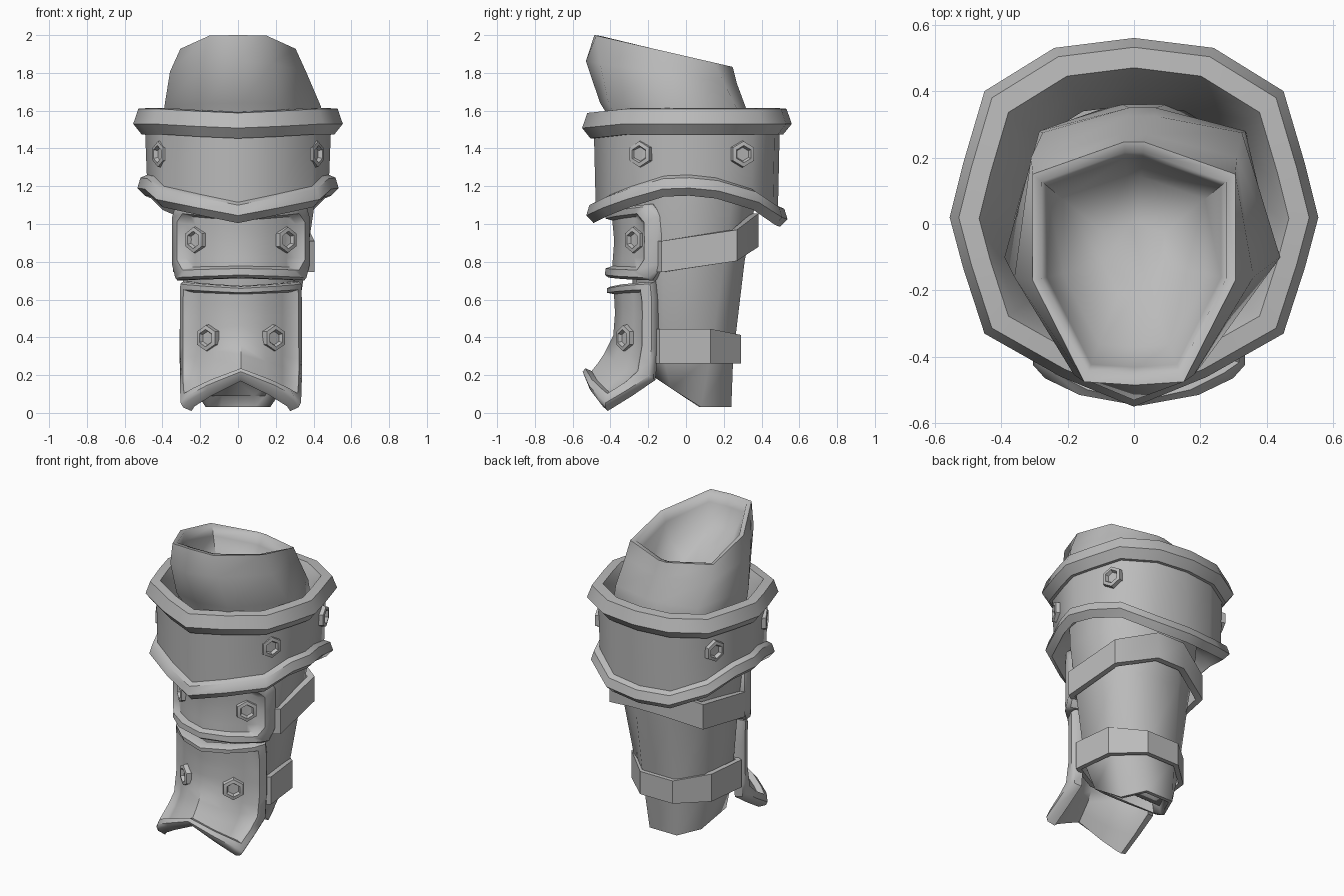
import bpy, bmesh, math
from mathutils import Vector

cube = bpy.data.objects.get("Cube")
if cube:
    bpy.data.objects.remove(cube, do_unlink=True)

metal = bpy.data.materials.new("grey metal")
metal.use_nodes = True
GREY = (0.5, 0.5, 0.5, 1)
metal.diffuse_color = GREY
metal.node_tree.nodes["Principled BSDF"].inputs["Base Color"].default_value = GREY


def finish(name, bm, angle=40):
    """Turn a bmesh into a shaded object."""
    bmesh.ops.remove_doubles(bm, verts=bm.verts, dist=0.0005)
    bmesh.ops.recalc_face_normals(bm, faces=bm.faces)
    me = bpy.data.meshes.new(name)
    bm.to_mesh(me)
    bm.free()
    me.materials.append(metal)
    me.shade_smooth()
    me.set_sharp_from_angle(angle=math.radians(angle))
    ob = bpy.data.objects.new(name, me)
    bpy.context.collection.objects.link(ob)
    return ob


def bridge(bm, a, b):
    for i in range(len(a)):
        j = (i + 1) % len(a)
        bm.faces.new((a[i], a[j], b[j], b[i]))


def loft(name, rings, cyclic=False, caps=(False, False), angle=40):
    """Skin a list of equal point loops."""
    bm = bmesh.new()
    loops = [[bm.verts.new(p) for p in ring] for ring in rings]
    for a, b in zip(loops, loops[1:]):
        bridge(bm, a, b)
    if cyclic:
        bridge(bm, loops[-1], loops[0])
    for flag, loop in zip(caps, (loops[0], loops[-1])):
        if flag:
            bm.faces.new(loop)
    return finish(name, bm, angle)


def mirror(half):
    """Complete a half outline running from the front to the back."""
    return list(half) + [(-p[0],) + tuple(p[1:]) for p in reversed(half) if p[0] > 0]


def ring(half, height, shift=0.0, scale=1.0, centre=-0.1):
    """Outline in the plane, with its height given as a function of y."""
    return [Vector((x * scale + shift, centre + (y - centre) * scale, height(y)))
            for x, y in mirror(half)]


def level(z, tilt=0.0, mid=0.0):
    return lambda y: z + tilt * (y - mid)


# Leg sleeve: slanted hem, tapered leg, undercut bulge and a lipped mouth with a bowl
hem = [(0, -.18), (.1, -.17), (.24, -.08), (.17, .08), (.1, .24)]
ankle = [(0, -.26), (.12, -.24), (.27, -.12), (.25, .13), (.12, .25)]
calf = [(0, -.29), (.14, -.27), (.33, -.12), (.29, .2), (.12, .31)]
knee = [(0, -.32), (.15, -.3), (.37, -.12), (.32, .24), (.08, .365)]
waist = [(0, -.38), (.16, -.34), (.4, -.1), (.31, .28), (.04, .35)]
thigh = [(0, -.455), (.19, -.41), (.415, -.1), (.3, .275), (.04, .325)]
bulge = [(0, -.53), (.18, -.455), (.36, -.16), (.31, .2), (.04, .27)]
mouth = [(0, -.485), (.15, -.475), (.305, -.17), (.305, .15), (.03, .247)]


def hem_height(y):
    return .03 + max(0, .07 - y) * .667


def mouth_height(drop):
    return level(1.9 - drop, -.23, -.05)


loft("leg_sleeve", [
    ring(hem, lambda y: hem_height(y) + .06, scale=.84, centre=0),
    ring(hem, hem_height, scale=.9, centre=0),
    ring(hem, hem_height),
    ring(ankle, level(.3), .015),
    ring(calf, level(.8), .03),
    ring(knee, level(1.1), .035),
    ring(waist, level(1.52), .025),
    ring(thigh, level(1.62, -.06, -.1), .025),
    ring(bulge, level(1.79, -.15, -.05)),
    ring(mouth, mouth_height(0)),
    ring(mouth, mouth_height(.005), scale=.91),
    ring(mouth, mouth_height(.06), scale=.86),
    ring(mouth, mouth_height(.18), scale=.7),
    ring(mouth, mouth_height(.25), scale=.3),
], caps=(True, True), angle=66)


# Straps around the back of the leg
def strap(name, half, bottom, top, shift):
    loft(name, [ring(half, bottom, shift, .9, 0), ring(half, bottom, shift),
                ring(half, top, shift), ring(half, top, shift, .9, 0)], cyclic=True)


strap("lower_strap", [(.12, -.25), (.325, -.14), (.295, .13), (.12, .29)],
      level(.262), lambda y: .445 - max(0, y - .13) * .2, .015)
strap("upper_strap", [(.13, -.28), (.375, -.13), (.345, .27), (.1, .385)],
      lambda y: .745 + max(0, y + .1) * .16 + max(0, y - .27) * .5,
      lambda y: .91 + max(0, y + .1) * .16 + max(0, y - .27) * .6, .03)

# Wide upper cuff with a rolled rim at the top, an arched rim below and a funnel inside
outline = [(0, -.55), (.22, -.46), (.45, -.33), (.515, -.13), (.555, .02),
           (.515, .18), (.45, .4), (.24, .53), (0, .56)]
arch = [1.05, 1.09, 1.135, 1.19, 1.195, 1.18, 1.12, 1.04, 1.03]


def cuff_ring(scale, top=None, low=0.0):
    pts = []
    for (x, y), a in zip(outline, arch):
        z = a + low if top is None else top - max(0, -y - .33) * .1
        pts.append((x * scale, y * scale, z))
    return mirror(pts)


loft("upper_cuff", [
    cuff_ring(.87, low=.065), cuff_ring(.885, 1.475), cuff_ring(.92, 1.475),
    cuff_ring(1, 1.53), cuff_ring(.95, 1.61), cuff_ring(.84, 1.615),
    cuff_ring(.79, 1.56), cuff_ring(.64, 1.25), cuff_ring(.64, low=.08),
    cuff_ring(.82, low=.01), cuff_ring(.89, low=-.045),
    cuff_ring(.96, low=-.005), cuff_ring(.93, low=.05),
], cyclic=True, angle=47)


# Curved front plates with a raised frame
U_STOPS = [0, .45, .8, 1]
WRAP = [0, .25, .66, 1]


def sample(stops, values, t):
    t = min(max(t, stops[0]), stops[-1])
    for i in range(len(stops) - 1):
        if t <= stops[i + 1]:
            f = (t - stops[i]) / (stops[i + 1] - stops[i])
            return values[i] + (values[i + 1] - values[i]) * f


def plate_surface(xs, rows, shift):
    """rows hold the centre y, centre z, side y and side z from top to bottom."""
    stops = [i / (len(rows) - 1) for i in range(len(rows))]
    columns = list(zip(*rows))

    def base(u, v):
        yc, zc, ys, zs = (sample(stops, c, v) for c in columns)
        a = min(abs(u), 1)
        w = sample(U_STOPS, WRAP, a)
        x = math.copysign(sample(U_STOPS, xs, a), u)
        return Vector((x + shift, yc + (ys - yc) * w, zc + (zs - zc) * a))

    def point(u, v, d=0.0):
        e = .06
        n = (base(u, v + e) - base(u, v - e)).cross(base(u + e, v) - base(u - e, v))
        return base(u, v) + n.normalized() * d, n.normalized()
    return point


def plate(name, point, vs, margin_u, margin_v, corner):
    us = [-1, -.8, -.45, 0, .45, .8, 1]
    nu, nv = len(us) - 1, len(vs) - 1
    edge = ([(i, 0) for i in range(nu)] + [(nu, j) for j in range(nv)]
            + [(i, nv) for i in range(nu, 0, -1)] + [(0, j) for j in range(nv, 0, -1)])
    bm = bmesh.new()

    def grid(inset, d):
        verts = {}
        for i in range(nu + 1):
            for j in range(nv + 1):
                u = us[i] * (1 - margin_u * inset)
                if i in (0, nu) and j in (0, nv):
                    u *= corner
                v = .5 + (vs[j] - .5) * (1 - 2 * margin_v * inset)
                verts[i, j] = bm.verts.new(point(u, v, d)[0])
        return verts

    layers = [grid(0, -.035), grid(0, .015), grid(.2, .035), grid(.75, .035), grid(1, 0)]
    for a, b in zip(layers, layers[1:]):
        bridge(bm, [a[k] for k in edge], [b[k] for k in edge])
    for g in (layers[0], layers[-1]):
        for i in range(nu):
            for j in range(nv):
                bm.faces.new((g[i, j], g[i + 1, j], g[i + 1, j + 1], g[i, j + 1]))
    loose = [v for v in bm.verts if not v.link_faces]
    bmesh.ops.delete(bm, geom=loose, context='VERTS')
    finish(name, bm, 46)


def bolt(name, position, normal):
    """Hexagonal bolt with a sunken middle."""
    n = Vector(normal).normalized()
    side = Vector((0, 0, 1)).cross(n).normalized()
    up = n.cross(side)
    rings = []
    for r, d in ((.074, -.03), (.068, .016), (.046, .02), (.036, .0)):
        rings.append([Vector(position) + n * d + side * r * math.sin(k * math.pi / 3)
                      + up * r * math.cos(k * math.pi / 3) for k in range(6)])
    loft(name, rings, caps=(True, True), angle=30)


knee_point = plate_surface([0, .19, .305, .34],
                           [(-.395, 1.07, -.125, 1.11), (-.38, .91, -.125, .92),
                            (-.395, .715, -.125, .7)], .015)
plate("knee_plate", knee_point, [0, .17, .5, .83, 1], .24, .16, .9)

shin_point = plate_surface([0, .17, .27, .295],
                           [(-.385, .67, -.155, .695), (-.375, .54, -.155, .53),
                            (-.385, .41, -.155, .34), (-.445, .29, -.17, .18),
                            (-.525, .19, -.42, .02)], .015)
plate("shin_plate", shin_point, [j / 8 for j in range(9)], .22, .08, .98)

# Bolts on the plates and on the cuff
for side, s in (("left", 1), ("right", -1)):
    bolt(side + "_knee_bolt", *knee_point(.6 * s, .5))
    p, n = shin_point(.47 * s, .47)
    bolt(side + "_shin_bolt", p, (n.x, n.y, 0))
    bolt(side + "_front_cuff_bolt", (.41 * s, -.24, 1.37), (.88 * s, -.47, 0))
    bolt(side + "_back_cuff_bolt", (.42 * s, .3, 1.37), (.92 * s, .3, 0))
